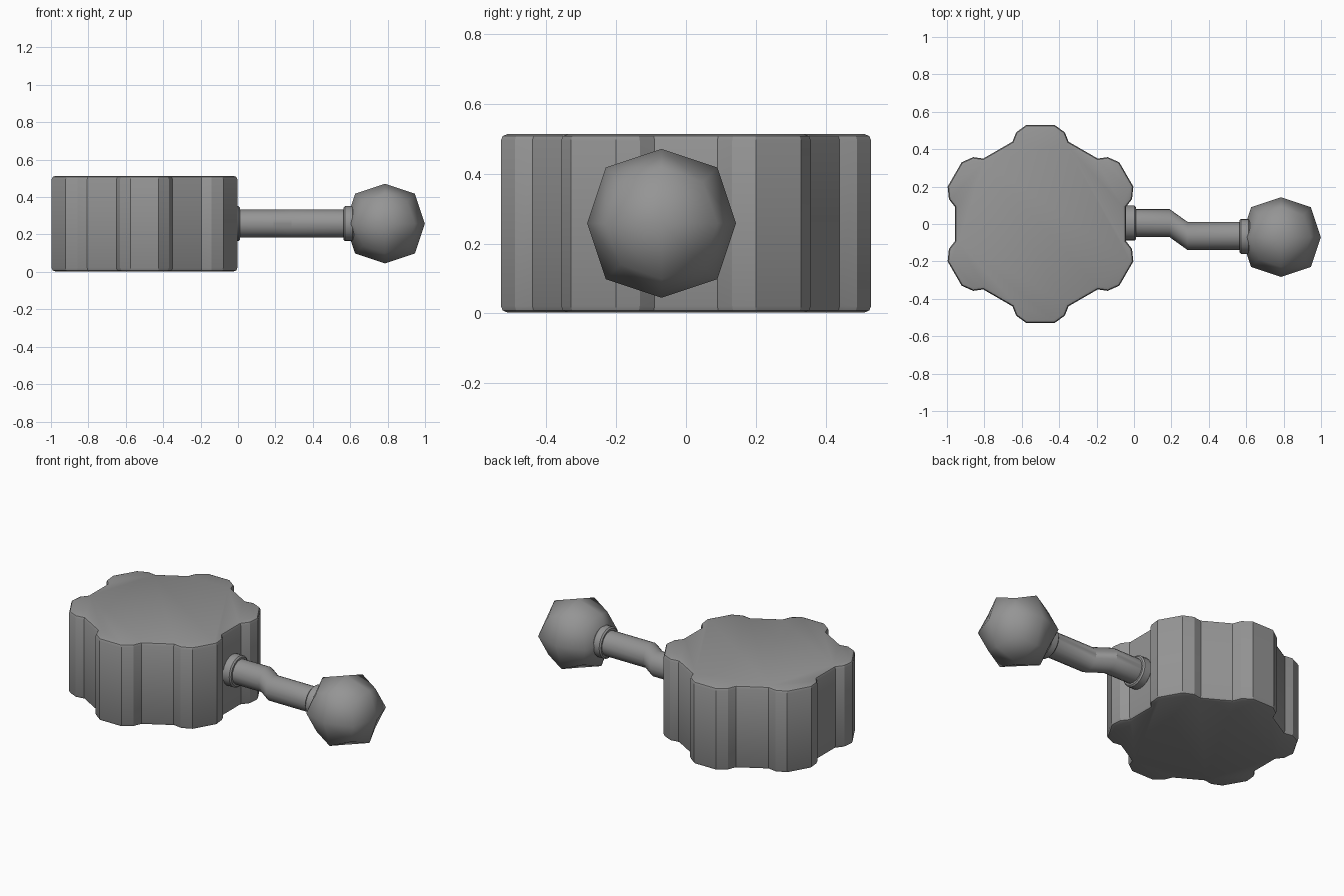
import bpy, bmesh, math
from mathutils import Matrix, Vector

if "Cube" in bpy.data.objects:
    bpy.data.objects.remove(bpy.data.objects["Cube"], do_unlink=True)

grey = bpy.data.materials.new("plain grey")
grey.use_nodes = True
COLOUR = (0.3, 0.3, 0.3, 1)
grey.diffuse_color = COLOUR
grey.node_tree.nodes["Principled BSDF"].inputs["Base Color"].default_value = COLOUR

MID_Z = 0.258


def finish(name, bm, smooth_angle):
    bmesh.ops.recalc_face_normals(bm, faces=bm.faces)
    mesh = bpy.data.meshes.new(name)
    bm.to_mesh(mesh)
    bm.free()
    mesh.materials.append(grey)
    obj = bpy.data.objects.new(name, mesh)
    bpy.context.collection.objects.link(obj)
    bpy.ops.object.select_all(action="DESELECT")
    obj.select_set(True)
    bpy.context.view_layer.objects.active = obj
    bpy.ops.object.shade_smooth_by_angle(angle=math.radians(smooth_angle))
    return obj


def loft(name, rings, sides=20):
    """Round bar along x; each ring is (x, y, radius)."""
    bm = bmesh.new()
    loops = []
    for x, y, r in rings:
        angles = [2 * math.pi * i / sides for i in range(sides)]
        loops.append([bm.verts.new((x, y + r * math.cos(a), MID_Z + r * math.sin(a)))
                      for a in angles])
    for a, b in zip(loops, loops[1:]):
        for i in range(sides):
            j = (i + 1) % sides
            bm.faces.new((a[i], a[j], b[j], b[i]))
    bm.faces.new(loops[0])
    bm.faces.new(loops[-1])
    return finish(name, bm, 35)


def collar(name, x0, x1, y, r=0.094, c=0.008):
    return loft(name, [(x0, y, r - c), (x0 + c, y, r), (x1 - c, y, r), (x1, y, r - c)])


# Six-lobed knob body, one lobe repeated around the centre
lobe = [(0.44, -0.15), (0.49, -0.13), (0.53, -0.075),
        (0.53, 0.075), (0.49, 0.13), (0.44, 0.15)]
bm = bmesh.new()
outline = []
for k in range(6):
    turn = Matrix.Rotation(math.radians(30 + 60 * k), 3, "Z")
    outline += [bm.verts.new(turn @ Vector((u, v, 0.003)) + Vector((-0.5, 0, 0)))
                for u, v in lobe]
base = bm.faces.new(outline)
raised = bmesh.ops.extrude_face_region(bm, geom=[base])["geom"]
bmesh.ops.translate(bm, vec=(0, 0, 0.51),
                    verts=[v for v in raised if isinstance(v, bmesh.types.BMVert)])
bmesh.ops.recalc_face_normals(bm, faces=bm.faces)
rims = [e for e in bm.edges if abs(e.verts[0].co.z - e.verts[1].co.z) < 0.001]
bmesh.ops.bevel(bm, geom=rims, offset=0.018, segments=2, profile=0.5, affect="EDGES")
finish("knob_body", bm, 25)

# Cranked arm with a collar at each end
loft("arm", [(-0.04, 0.005, 0.075), (0.19, 0.005, 0.075),
             (0.285, -0.063, 0.075), (0.64, -0.063, 0.075)])
collar("inner_collar", -0.05, 0.01, 0.005)
collar("outer_collar", 0.565, 0.62, -0.066)

# Faceted ball: a cube rounded by one subdivision step
bm = bmesh.new()
bmesh.ops.create_cube(bm, size=0.426)
bmesh.ops.translate(bm, verts=bm.verts, vec=(0.786, -0.07, MID_Z))
ball = finish("end_ball", bm, 180)
subdivision = ball.modifiers.new("Rounding", "SUBSURF")
subdivision.levels = subdivision.render_levels = 1
subdivision.use_limit_surface = False
